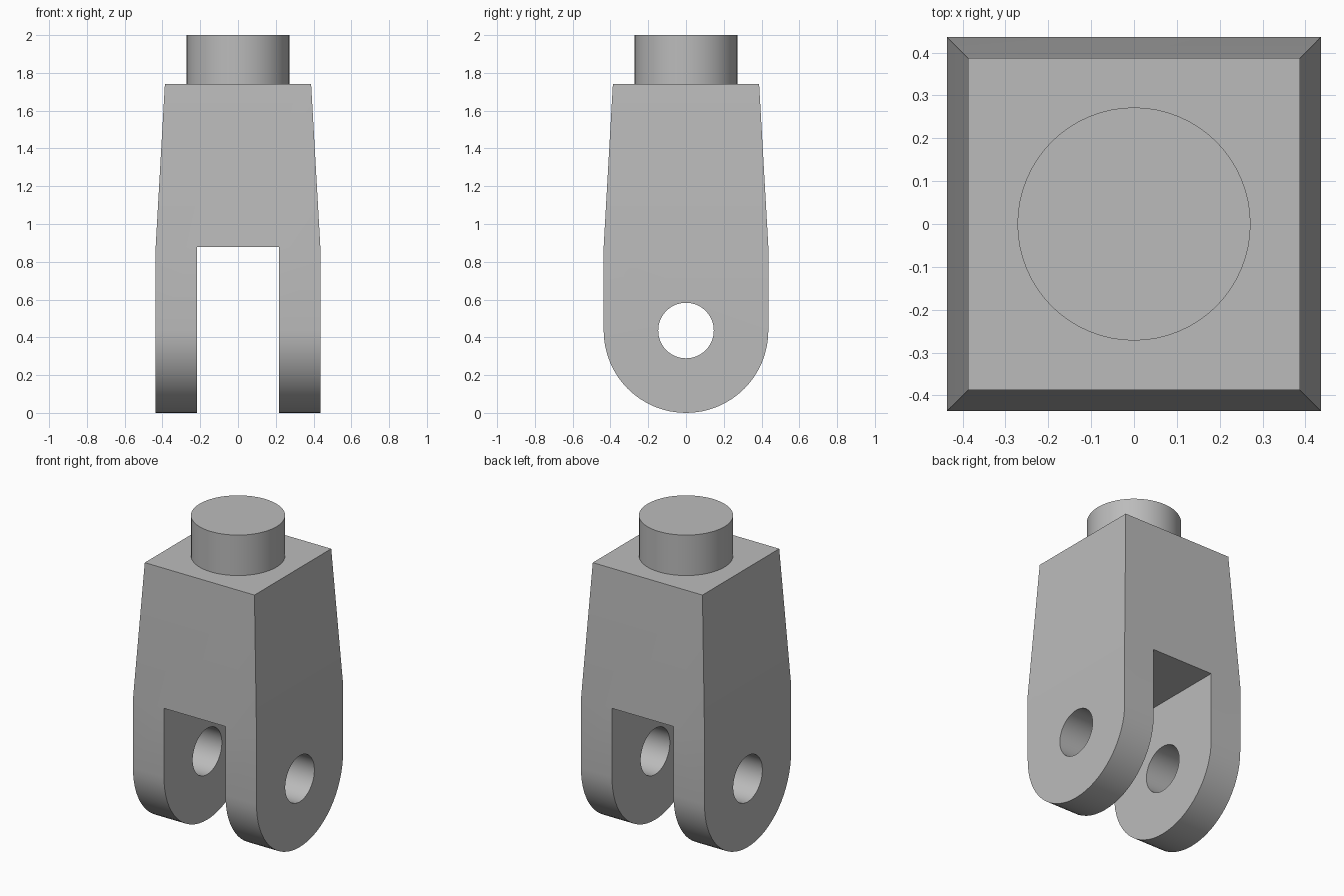
import bpy
import bmesh
from math import sin, cos, pi
from mathutils import Matrix

HALF = 0.436         # half width of the fork
TOP_HALF = 0.387     # half width at the shoulder
SLOT_HALF = 0.217
SLOT_TOP = 0.877     # top of the slot, where the taper begins
SHOULDER = 1.742
PIN_RADIUS = 0.147
STUD_RADIUS = 0.272
SEGMENTS = 64

if "Cube" in bpy.data.objects:
    bpy.data.objects.remove(bpy.data.objects["Cube"])

grey = bpy.data.materials.new("plain grey")
grey.use_nodes = True
colour = (0.5, 0.5, 0.5, 1)
grey.diffuse_color = colour
grey.node_tree.nodes["Principled BSDF"].inputs["Base Color"].default_value = colour


def finish(name, bm):
    """Turn a bmesh into a named grey object."""
    bmesh.ops.recalc_face_normals(bm, faces=bm.faces)
    mesh = bpy.data.meshes.new(name)
    bm.to_mesh(mesh)
    bm.free()
    mesh.materials.append(grey)
    obj = bpy.data.objects.new(name, mesh)
    bpy.context.collection.objects.link(obj)
    return obj


def cylinder(name, radius, depth, matrix):
    bm = bmesh.new()
    bmesh.ops.create_cone(bm, cap_ends=True, segments=SEGMENTS, radius1=radius,
                          radius2=radius, depth=depth, matrix=matrix)
    return finish(name, bm)


def smooth(obj):
    bpy.ops.object.select_all(action="DESELECT")
    obj.select_set(True)
    bpy.context.view_layer.objects.active = obj
    bpy.ops.object.shade_smooth_by_angle(angle=pi / 6)


# Fork body: rounded side profile pulled across x
bm = bmesh.new()
steps = SEGMENTS // 2
profile = [(HALF, SLOT_TOP)]
profile += [(HALF * cos(pi * i / steps), HALF - HALF * sin(pi * i / steps))
            for i in range(steps + 1)]
profile += [(-HALF, SLOT_TOP)]
side = bm.faces.new([bm.verts.new((-HALF, y, z)) for y, z in profile])
pulled = bmesh.ops.extrude_face_region(bm, geom=[side])["geom"]
bmesh.ops.translate(bm, vec=(2 * HALF, 0, 0),
                    verts=[v for v in pulled if isinstance(v, bmesh.types.BMVert)])

# Tapered shoulder pulled up from the flat top
top = next(f for f in bm.faces if all(v.co.z > SLOT_TOP - 0.001 for v in f.verts))
raised = bmesh.ops.extrude_face_region(bm, geom=[top])["geom"]
bm.faces.remove(top)
for v in (g for g in raised if isinstance(g, bmesh.types.BMVert)):
    v.co.x *= TOP_HALF / HALF
    v.co.y *= TOP_HALF / HALF
    v.co.z = SHOULDER
body = finish("fork_body", bm)

# Slot and pin hole cutters
bm = bmesh.new()
bmesh.ops.create_cube(bm, size=2, matrix=Matrix.Translation((0, 0, SLOT_TOP - 1))
                      @ Matrix.Diagonal((SLOT_HALF, 1, 1, 1)))
slot = finish("slot_cutter", bm)
hole = cylinder("pin_hole_cutter", PIN_RADIUS, 2,
                Matrix.Translation((0, 0, HALF)) @ Matrix.Rotation(pi / 2, 4, "Y"))

bpy.context.view_layer.objects.active = body
for cutter in (slot, hole):
    cutter.hide_render = True
    mod = body.modifiers.new(cutter.name, "BOOLEAN")
    mod.operation = "DIFFERENCE"
    mod.solver = "EXACT"
    mod.object = cutter
    bpy.ops.object.modifier_apply(modifier=mod.name)
    bpy.data.objects.remove(cutter)
smooth(body)

# Round stud on the shoulder
height = 2 - SHOULDER
stud = cylinder("top_stud", STUD_RADIUS, height,
                Matrix.Translation((0, 0, SHOULDER + height / 2)))
smooth(stud)
